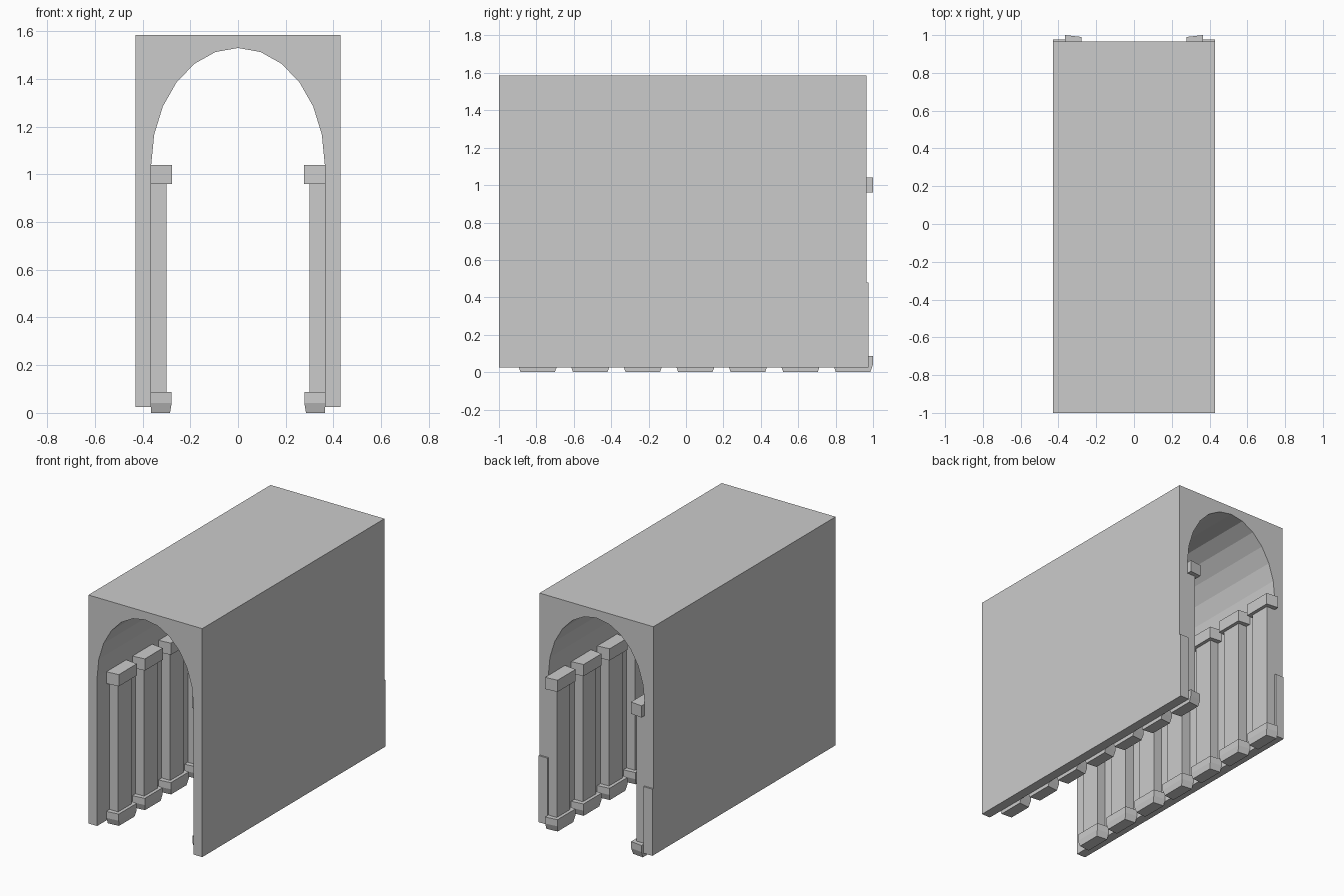
import bpy, bmesh, math

if "Cube" in bpy.data.objects:
    bpy.data.objects.remove(bpy.data.objects["Cube"])

HALF_W, WALL_X = 0.43, 0.364      # outer face, inner wall face
FRONT, BACK = -1.0, 0.966         # ends of the vault
BOTTOM, TOP = 0.025, 1.585
SPRING, RISE = 1.04, 0.49         # arch springing height and rise
FIRST, STEP, COUNT = -0.793, 0.281, 7


def new_object(name, bm):
    bmesh.ops.recalc_face_normals(bm, faces=bm.faces)
    mesh = bpy.data.meshes.new(name)
    bm.to_mesh(mesh)
    bm.free()
    obj = bpy.data.objects.new(name, mesh)
    bpy.context.collection.objects.link(obj)
    return obj


def loft(name, rings):
    """Solid through a stack of matching point rings, capped at both ends."""
    bm = bmesh.new()
    rows = [[bm.verts.new(p) for p in ring] for ring in rings]
    n = len(rows[0])
    for a, b in zip(rows, rows[1:]):
        for i in range(n):
            j = (i + 1) % n
            bm.faces.new((a[i], a[j], b[j], b[i]))
    bm.faces.new(rows[0])
    bm.faces.new(rows[-1])
    return new_object(name, bm)


def mirror(obj):
    obj.modifiers.new("both_sides", 'MIRROR').use_axis = (True, False, False)


def section(x_in, half_in, half_wall, z):
    """Plan of a pilaster piece on the right wall, narrowing into the room."""
    return [(x_in, FIRST - half_in, z), (WALL_X, FIRST - half_wall, z),
            (WALL_X, FIRST + half_wall, z), (x_in, FIRST + half_in, z)]


def pilaster_row(name, sections):
    obj = loft(name, [section(*s) for s in sections])
    row = obj.modifiers.new("along_wall", 'ARRAY')
    row.count = COUNT
    row.use_relative_offset = False
    row.use_constant_offset = True
    row.constant_offset_displace = (0, STEP, 0)
    mirror(obj)


# Vaulted block: rectangular outline with a 12-sided arch cut through
arch = [(WALL_X * math.cos(math.pi * i / 12),
         SPRING + RISE * math.sin(math.pi * i / 12)) for i in range(13)]
profile = [(-HALF_W, BOTTOM), (-HALF_W, TOP), (HALF_W, TOP), (HALF_W, BOTTOM),
           (WALL_X, BOTTOM)] + arch + [(-WALL_X, BOTTOM)]
loft("vault", [[(x, y, z) for x, z in profile] for y in (FRONT, BACK)])

# Low raised panels on the back ends of the walls
panel = [(WALL_X, BOTTOM), (HALF_W, BOTTOM), (HALF_W, 0.48), (WALL_X, 0.48)]
mirror(loft("end_panel", [[(x, y, z) for x, z in panel] for y in (BACK, 0.977)]))

# Pilasters: shaft, capital and tapered base
pilaster_row("pilaster_shaft", [(0.30, 0.072, 0.072, 0.08), (0.30, 0.072, 0.072, 0.965)])
pilaster_row("pilaster_capital", [(0.277, 0.097, 0.107, 0.96), (0.277, 0.097, 0.107, 1.04)])
pilaster_row("pilaster_base", [(0.285, 0.084, 0.092, 0.0), (0.278, 0.097, 0.107, 0.042),
                               (0.278, 0.097, 0.107, 0.087)])
